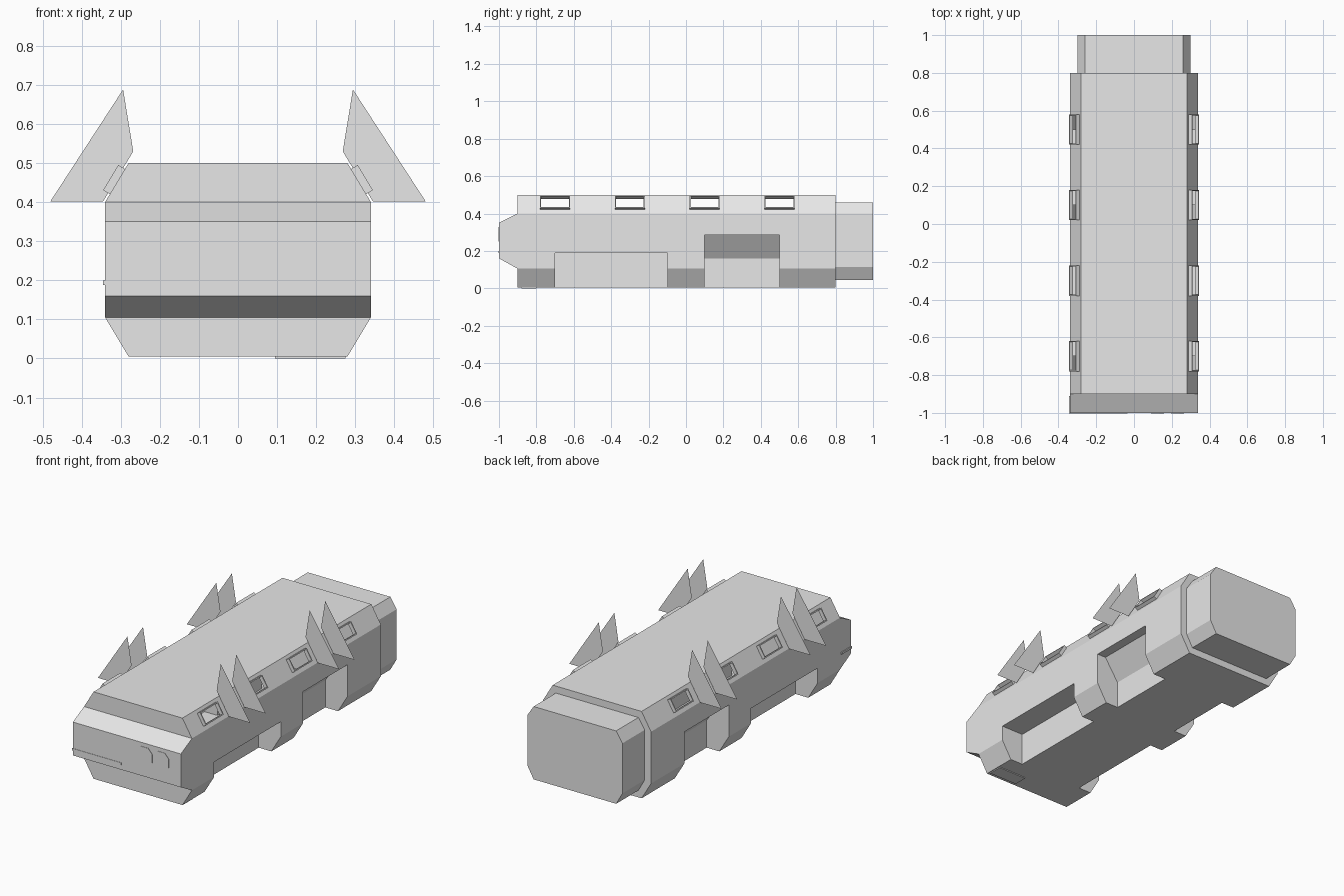
import bpy, bmesh
from mathutils import Vector

if "Cube" in bpy.data.objects:
    bpy.data.objects.remove(bpy.data.objects["Cube"])

grey = bpy.data.materials.new("hull grey")
grey.use_nodes = True
grey.diffuse_color = (0.8, 0.8, 0.8, 1)
grey.node_tree.nodes["Principled BSDF"].inputs["Base Color"].default_value = grey.diffuse_color


def finish(name, bm, recalc=True):
    bmesh.ops.remove_doubles(bm, verts=bm.verts, dist=0.0005)
    if recalc:
        bmesh.ops.recalc_face_normals(bm, faces=bm.faces)
    mesh = bpy.data.meshes.new(name)
    bm.to_mesh(mesh)
    bm.free()
    mesh.materials.append(grey)
    obj = bpy.data.objects.new(name, mesh)
    bpy.context.collection.objects.link(obj)
    return obj


def face(bm, points):
    return bm.faces.new([bm.verts.new(p) for p in points])


def loft(bm, start, end):
    """Join two equal closed loops with side walls."""
    for i in range(len(start)):
        j = (i + 1) % len(start)
        face(bm, [start[i], start[j], end[j], end[i]])


def prism(name, start, offset):
    """Closed solid swept from one polygon."""
    bm = bmesh.new()
    end = [Vector(p) + Vector(offset) for p in start]
    loft(bm, start, end)
    face(bm, start)
    face(bm, end)
    return finish(name, bm)


def section(half, y):
    """Mirror a right-hand half profile into a closed loop at y."""
    return [(x, y, z) for x, z in half] + [(-x, y, z) for x, z in reversed(half)]


def box(name, x0, x1, y0, y1, z0, z1):
    return prism(name, [(x0, y0, z0), (x1, y0, z0), (x1, y0, z1), (x0, y0, z1)], (0, y1 - y0, 0))


# Hull: plain and notched cross-sections along the length
FLOOR = 0.005
upper = [(0.34, 0.4), (0.28, 0.5)]
corner = [(0.28, FLOOR), (0.34, 0.105)]
low_notch = [(0.2, FLOOR), (0.2, 0.19), (0.34, 0.19)]
tall_notch = [(0.2, FLOOR), (0.2, 0.16), (0.285, 0.285), (0.34, 0.285)]
segments = [(-0.9, -0.7, corner), (-0.7, -0.1, low_notch), (-0.1, 0.1, corner),
            (0.1, 0.5, tall_notch), (0.5, 0.8, corner)]
vents = [-0.7, -0.3, 0.1, 0.5]

bm = bmesh.new()
for y0, y1, lower in segments:
    loft(bm, section(lower + upper, y0), section(lower + upper, y1))
    if lower is not corner:
        for y in (y0, y1):
            for s in (-1, 1):
                face(bm, [(s * x, y, z) for x, z in lower + corner[::-1]])
for y in (-0.9, 0.8):
    face(bm, section(corner + upper, y))
bmesh.ops.remove_doubles(bm, verts=bm.verts, dist=0.0005)
bmesh.ops.recalc_face_normals(bm, faces=bm.faces)


# Vent openings through the upper slopes
def slopes():
    return [f for f in bm.faces if f.calc_center_median().z > 0.4 and 0.3 < f.normal.z < 0.8]


cuts = [((0, v + d, 0), (0, 1, 0)) for v in vents for d in (-0.075, 0.075)]
cuts += [((0, 0, z), (0, 0, 1)) for z in (0.425, 0.48)]
for co, no in cuts:
    faces = slopes()
    edges = {e for f in faces for e in f.edges}
    verts = {v for f in faces for v in f.verts}
    bmesh.ops.bisect_plane(bm, geom=list(verts) + list(edges) + faces, plane_co=co, plane_no=no)
holes = []
for f in slopes():
    c = f.calc_center_median()
    if 0.425 < c.z < 0.48 and any(abs(c.y - v) < 0.07 for v in vents):
        holes.append(f)
bmesh.ops.delete(bm, geom=holes, context='FACES')
finish("hull", bm, False)

# Nose block and rear block
nose = [(-0.9, 0.4), (-1, 0.35), (-1, 0.16), (-0.9, 0.105)]
prism("nose", [(-0.34, y, z) for y, z in nose], (0.68, 0, 0))
rear = [(0.26, 0.045), (0.3, 0.115), (0.3, 0.4), (0.26, 0.46)]
prism("rear_block", section(rear, 0.8), (0, 0.2, 0))

# Vent frames: short open tubes standing on the slopes
along = Vector((-0.515, 0, 0.857))
out = Vector((0.857, 0, 0.515))
for s, side in ((1, "left"), (-1, "right")):
    for n, v in enumerate(vents):
        base = Vector((0.3085, v, 0.4525)) - out * 0.002
        rim = []
        for a, b in ((-1, -1), (1, -1), (1, 1), (-1, 1)):
            p = base + along * 0.0375 * a + Vector((0, 0.08 * b, 0))
            rim.append(Vector((p.x * s, p.y, p.z)))
        bm = bmesh.new()
        push = Vector((out.x * s, 0, out.z)) * 0.022
        loft(bm, rim, [p + push for p in rim])
        frame = finish(f"{side}_vent_frame_{n + 1}", bm)
        solid = frame.modifiers.new("wall", 'SOLIDIFY')
        solid.thickness = 0.006
        solid.offset = -1
        solid.use_even_offset = True

    # Upright sheet fins in pairs
    fin = [(0.345, 0.402), (0.48, 0.402), (0.294, 0.688), (0.268, 0.53)]
    for n, y in enumerate((-0.575, -0.435, 0.225, 0.365)):
        bm = bmesh.new()
        face(bm, [(s * x, y, z) for x, z in fin])
        finish(f"{side}_fin_{n + 1}", bm, False)

# Small plates: front badges, wrap-around strip, belly hatch
for n, x in enumerate((0.09, 0.195)):
    badge = [(0, 0.25), (0.07, 0.25), (0.07, 0.3), (0.045, 0.328), (0, 0.328)]
    prism(f"front_badge_{n + 1}", [(x + dx, -0.997, z) for dx, z in badge], (0, -0.005, 0))
box("front_strip", -0.345, -0.035, -1.002, -0.997, 0.188, 0.2)
box("side_strip", -0.345, -0.338, -1.002, -0.91, 0.188, 0.2)
box("belly_hatch", 0.095, 0.275, -0.88, -0.8, 0, 0.007)
